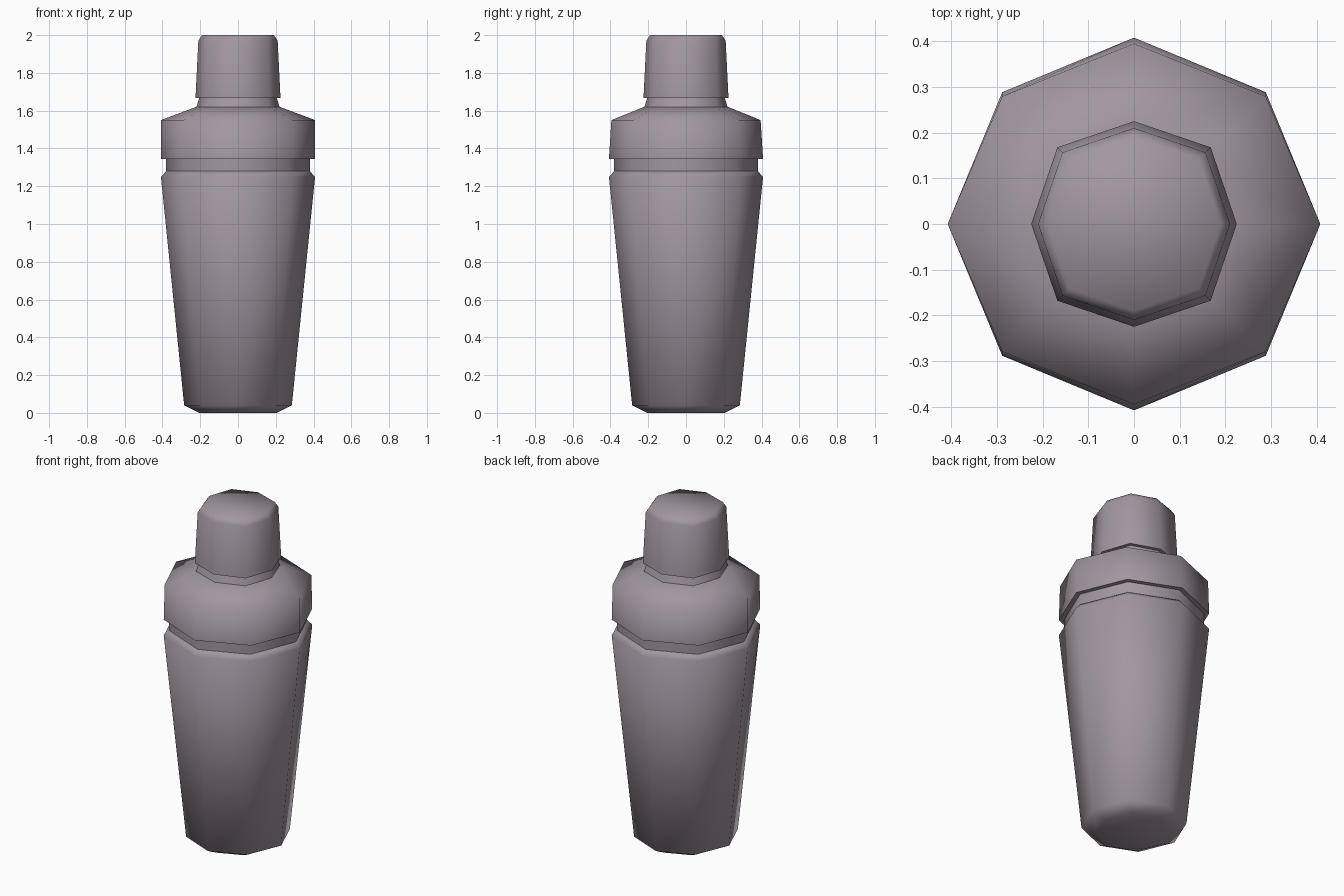
import bpy, bmesh, math

if "Cube" in bpy.data.objects:
    bpy.data.objects.remove(bpy.data.objects["Cube"])

metal = bpy.data.materials.new("brushed_mauve_steel")
metal.diffuse_color = (0.36, 0.31, 0.35, 1)
metal.use_nodes = True
metal.node_tree.nodes["Principled BSDF"].inputs["Base Color"].default_value = metal.diffuse_color


def lathe(name, profile, diag=1.0, angle=60):
    """Closed eight-sided solid from (rx, ry, z) rings; diag scales the diagonal corners."""
    bm = bmesh.new()
    rings = []
    for rx, ry, z in profile:
        ring = []
        for i in range(8):
            a = i * math.pi / 4
            k = diag if i % 2 else 1.0
            ring.append(bm.verts.new((rx * k * math.cos(a), ry * k * math.sin(a), z)))
        rings.append(ring)
    for low, high in zip(rings, rings[1:]):
        for i in range(8):
            j = (i + 1) % 8
            bm.faces.new((low[i], low[j], high[j], high[i]))
    bm.faces.new(rings[0][::-1])
    bm.faces.new(rings[-1])
    mesh = bpy.data.meshes.new(name)
    bm.to_mesh(mesh)
    bm.free()
    mesh.materials.append(metal)
    obj = bpy.data.objects.new(name, mesh)
    bpy.context.collection.objects.link(obj)
    bpy.ops.object.select_all(action='DESELECT')
    obj.select_set(True)
    bpy.context.view_layer.objects.active = obj
    bpy.ops.object.shade_smooth_by_angle(angle=math.radians(angle))
    return obj


# Tapered cup with softened foot and rim
lathe("cup", [(.205, .205, 0), (.285, .285, .04), (.408, .408, 1.25), (.38, .38, 1.28)], angle=80)

# Recessed collar between cup and lid
lathe("collar", [(.38, .38, 1.28), (.38, .38, 1.345)])

# Shouldered lid, slightly narrower front to back at the top
lathe("lid", [(.408, .408, 1.345), (.408, .395, 1.55), (.222, .222, 1.62)], angle=75)

# Strainer neck
lathe("neck", [(.22, .22, 1.62), (.205, .205, 1.668)], diag=1.05)

# Removable cap with rounded top edge
lathe("cap", [(.225, .225, 1.668), (.21, .21, 1.97), (.19, .19, 2.0)], diag=1.055, angle=75)
